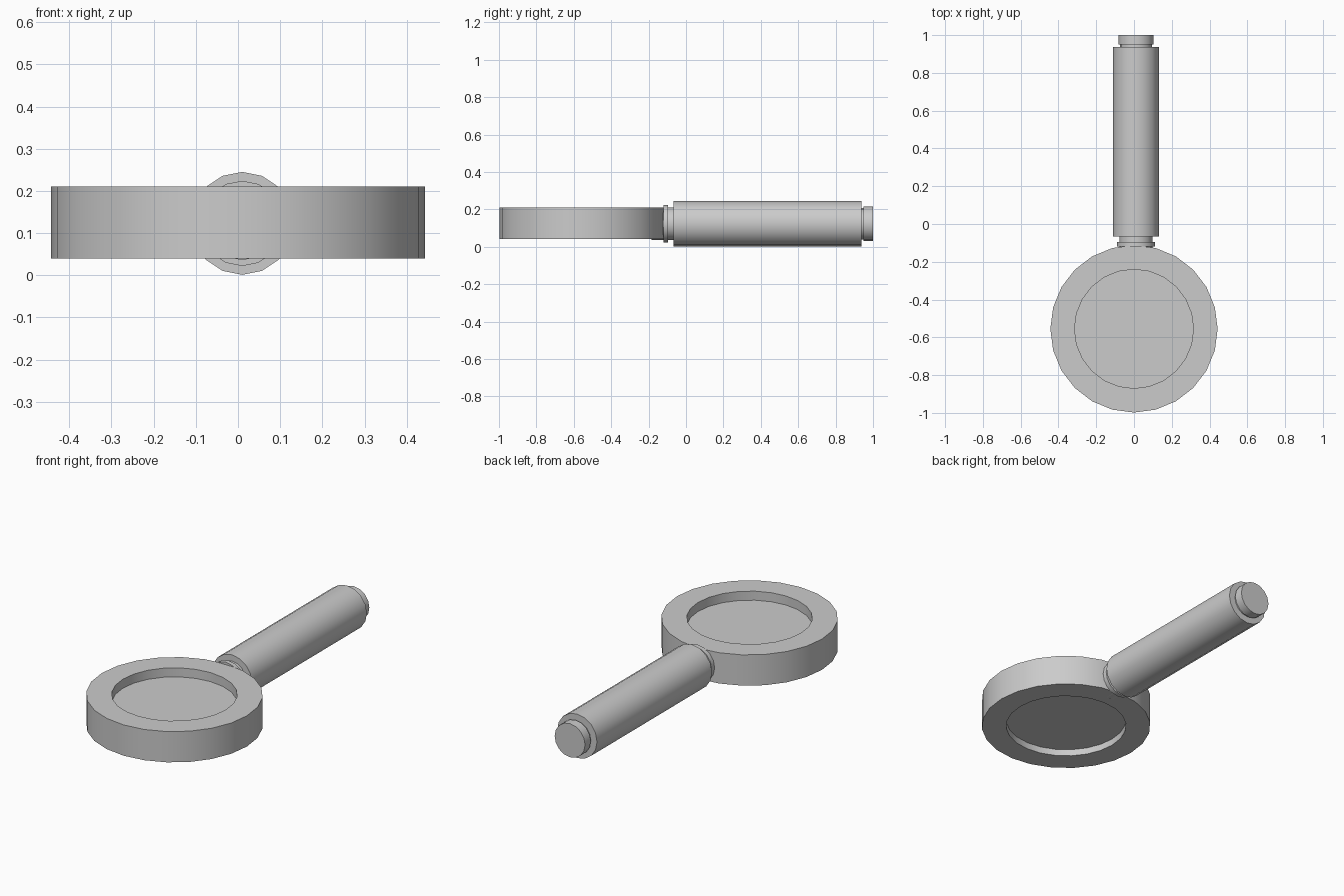
import bpy, bmesh, math
from mathutils import Matrix

if "Cube" in bpy.data.objects:
    bpy.data.objects.remove(bpy.data.objects["Cube"])


def lathe(name, profile, sides, matrix, closed=False):
    """Revolve (radius, height) points about local z; cap ends unless closed."""
    bm = bmesh.new()
    rings = [[bm.verts.new((r * math.cos(2 * math.pi * i / sides),
                            r * math.sin(2 * math.pi * i / sides), h))
              for i in range(sides)] for r, h in profile]
    pairs = list(zip(rings, rings[1:]))
    if closed:
        pairs.append((rings[-1], rings[0]))
    else:
        bm.faces.new(rings[0][::-1])
        bm.faces.new(rings[-1])
    for a, b in pairs:
        for i in range(sides):
            j = (i + 1) % sides
            bm.faces.new((a[i], a[j], b[j], b[i]))
    bmesh.ops.recalc_face_normals(bm, faces=bm.faces)
    bm.transform(matrix)
    mesh = bpy.data.meshes.new(name)
    bm.to_mesh(mesh)
    bm.free()
    obj = bpy.data.objects.new(name, mesh)
    bpy.context.collection.objects.link(obj)
    bpy.ops.object.select_all(action='DESELECT')
    obj.select_set(True)
    bpy.context.view_layer.objects.active = obj
    bpy.ops.object.shade_smooth_by_angle(angle=math.radians(30))
    return obj


# Head: rim and recessed lens
head = Matrix.Translation((0, -0.555, 0))
lathe("rim", [(0.443, 0.04), (0.443, 0.21), (0.315, 0.21), (0.315, 0.04)],
      24, head, closed=True)
lathe("lens", [(0.315, 0.077), (0.315, 0.16)], 24, head)

# Handle parts share one axis along +y
axis = Matrix.Translation((0.01, 0, 0.123)) @ Matrix.Rotation(-math.pi / 2, 4, 'X')
lathe("neck", [(0.087, -0.185), (0.087, -0.12), (0.101, -0.12), (0.101, -0.095),
               (0.088, -0.095), (0.088, -0.06)], 16, axis)
lathe("grip", [(0.122, -0.067), (0.122, 0.937)], 16, axis)
lathe("end_cap", [(0.084, 0.93), (0.084, 0.95), (0.093, 0.95), (0.093, 1.0)], 16, axis)
